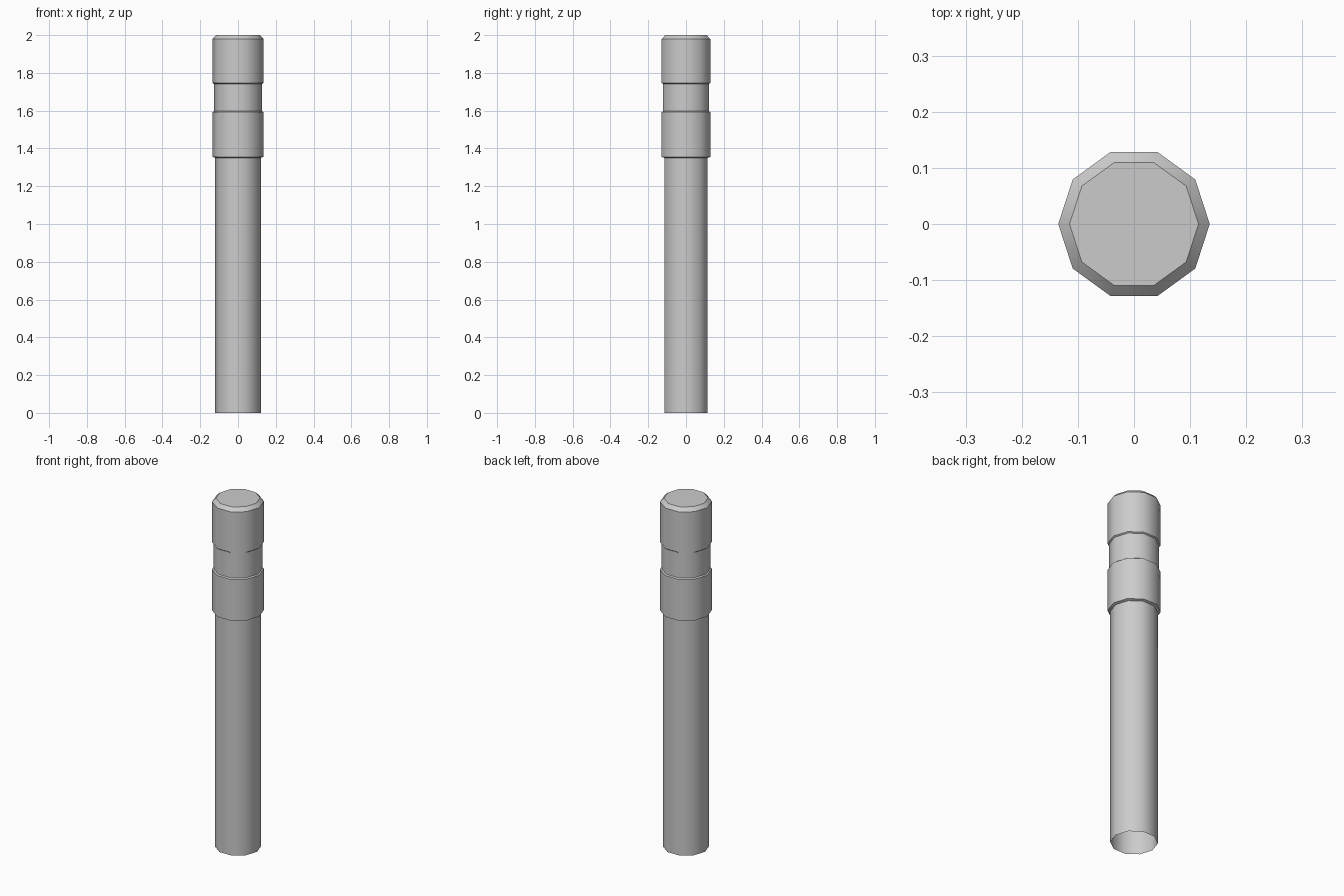
import bpy, bmesh
from math import cos, sin, tau, radians

if "Cube" in bpy.data.objects:
    bpy.data.objects.remove(bpy.data.objects["Cube"])

SIDES = 10

# Outer profile (radius, height): shaft, lower band, neck, upper band, chamfered cap
profile = [
    (0.121, 0.0), (0.121, 1.35),
    (0.135, 1.355), (0.135, 1.592),
    (0.128, 1.597), (0.128, 1.742),
    (0.135, 1.747), (0.135, 1.98),
    (0.115, 2.0),
]

bm = bmesh.new()
rings = [[bm.verts.new((r * cos(tau * i / SIDES), r * sin(tau * i / SIDES), z))
          for i in range(SIDES)] for r, z in profile]

# Side walls, open at the base
for low, high in zip(rings, rings[1:]):
    for i in range(SIDES):
        j = (i + 1) % SIDES
        bm.faces.new((low[i], low[j], high[j], high[i]))

# Flat top
bm.faces.new(rings[-1])

mesh = bpy.data.meshes.new("bollard_post")
bm.to_mesh(mesh)
bm.free()
post = bpy.data.objects.new("bollard_post", mesh)
bpy.context.collection.objects.link(post)

# Smooth round the post, sharp at the band edges
bpy.context.view_layer.objects.active = post
post.select_set(True)
bpy.ops.object.shade_smooth_by_angle(angle=radians(40))
